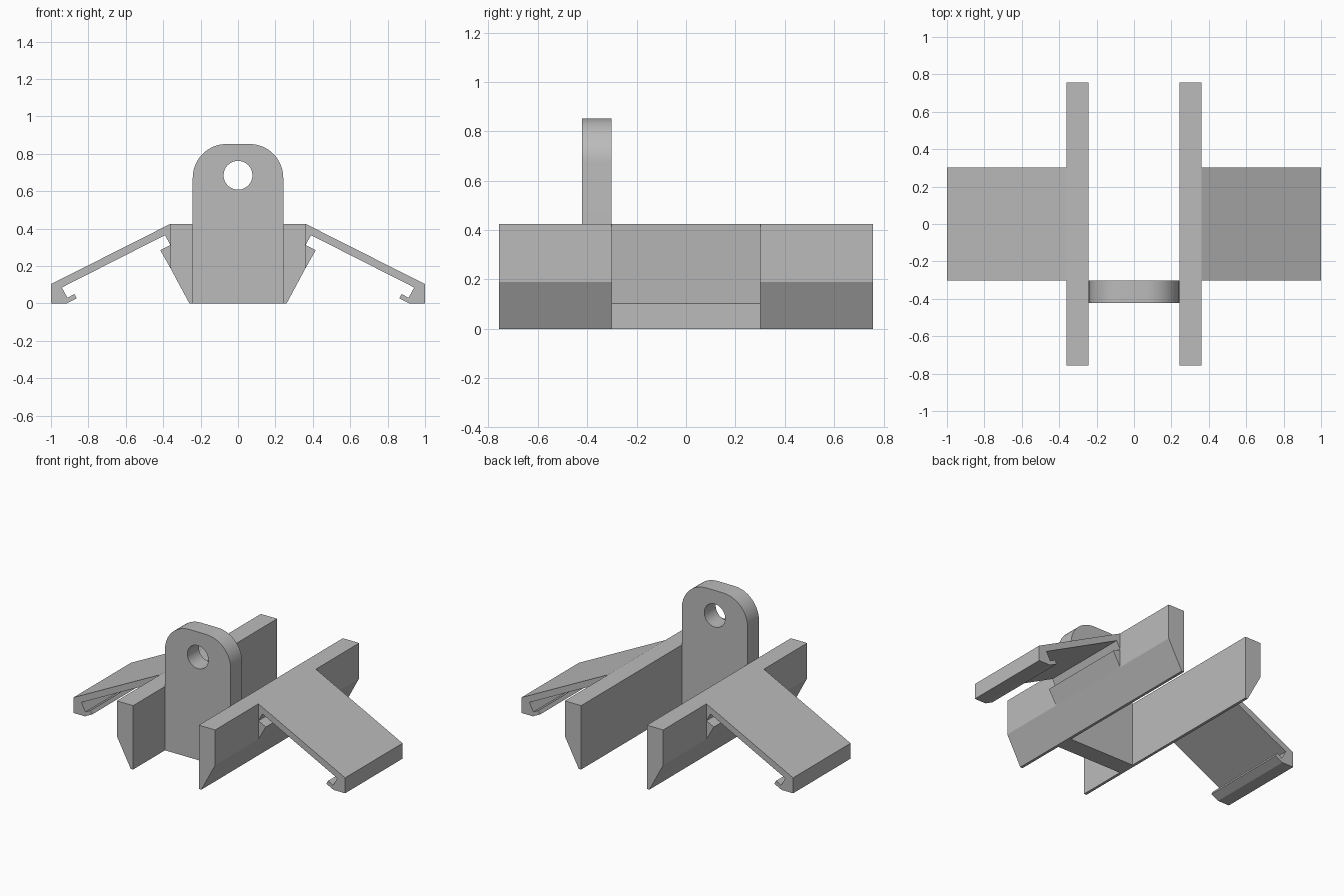
import bpy, bmesh
from math import cos, sin, pi

if "Cube" in bpy.data.objects:
    bpy.data.objects.remove(bpy.data.objects["Cube"], do_unlink=True)

grey = bpy.data.materials.new("plain grey")
grey.use_nodes = True
tone = (0.5, 0.5, 0.5, 1)
grey.diffuse_color = tone
grey.node_tree.nodes["Principled BSDF"].inputs["Base Color"].default_value = tone


def extrude(name, profile, y0, y1):
    """Solid made by sweeping an x-z profile from y0 to y1."""
    bm = bmesh.new()
    face = bm.faces.new([bm.verts.new((x, y0, z)) for x, z in profile])
    moved = bmesh.ops.extrude_face_region(bm, geom=[face])["geom"]
    verts = [v for v in moved if isinstance(v, bmesh.types.BMVert)]
    bmesh.ops.translate(bm, verts=verts, vec=(0, y1 - y0, 0))
    bmesh.ops.recalc_face_normals(bm, faces=bm.faces)
    mesh = bpy.data.meshes.new(name)
    bm.to_mesh(mesh)
    bm.free()
    mesh.materials.append(grey)
    obj = bpy.data.objects.new(name, mesh)
    bpy.context.collection.objects.link(obj)
    return obj


def arc(cx, cz, r, start, end, steps):
    angles = [start + (end - start) * i / steps for i in range(steps + 1)]
    return [(cx + r * cos(a), cz + r * sin(a)) for a in angles]


half = 0.242   # inner half width between the rails
top = 0.425    # rail height

rail = [(half, 0), (0.26, 0), (0.362, 0.19), (0.362, top), (half, top)]

# Sloping arm with a hooked lip at its tip and a notch at its root
arm = [(0.362, top), (1, 0.103), (1, 0), (0.915, 0), (0.862, 0.027),
       (0.875, 0.05), (0.912, 0.03), (0.942, 0.085), (0.39, 0.365), (0.362, 0.312)]

# Wedge barb below the notch
barb = [(0.362, 0.312), (0.416, 0.285), (0.362, 0.19)]

for side, s in (("left", 1), ("right", -1)):
    for part, profile, depth in (("rail", rail, 0.757), ("arm", arm, 0.302), ("barb", barb, 0.302)):
        extrude(f"{side}_{part}", [(s * x, z) for x, z in profile], -depth, depth)

# Upright mounting tab with rounded shoulders
r = 0.18
outline = [(-half, 0), (half, 0)]
outline += arc(half - r, 0.852 - r, r, 0, pi / 2, 16)
outline += arc(r - half, 0.852 - r, r, pi / 2, pi, 16)
tab = extrude("mounting_tab", outline, -0.422, -0.302)

# Pin hole through the tab
cutter = extrude("hole_cutter", arc(0, 0.685, 0.077, 0, 2 * pi * 47 / 48, 47), -0.6, -0.1)
cutter.hide_render = True
cutter.hide_viewport = True
hole = tab.modifiers.new("pin hole", "BOOLEAN")
hole.operation = "DIFFERENCE"
hole.object = cutter
hole.solver = "EXACT"

# Smooth the rounded shoulders and hole, keep the corners sharp
bpy.ops.object.select_all(action="DESELECT")
tab.select_set(True)
bpy.context.view_layer.objects.active = tab
bpy.ops.object.modifier_apply(modifier=hole.name)
bpy.data.objects.remove(cutter, do_unlink=True)
bpy.ops.object.shade_smooth_by_angle(angle=pi / 6)
